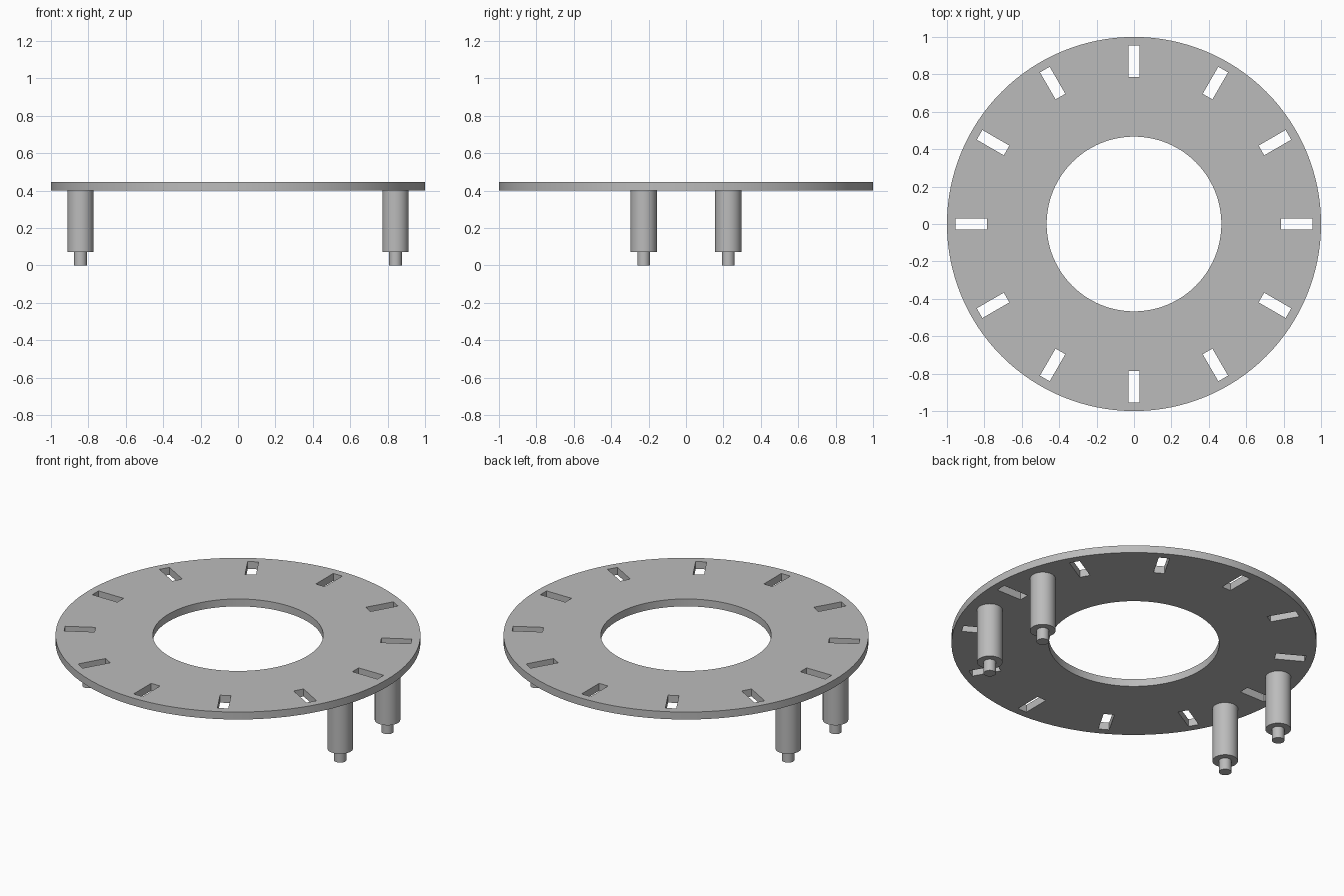
import bpy
import math

SLOTS = 12
TOP, UNDERSIDE, SHOULDER = 0.445, 0.4, 0.07

if "Cube" in bpy.data.objects:
    bpy.data.objects.remove(bpy.data.objects["Cube"], do_unlink=True)

grey = bpy.data.materials.new("plain grey")
grey.use_nodes = True
colour = (0.5, 0.5, 0.5, 1)
grey.diffuse_color = colour
grey.node_tree.nodes["Principled BSDF"].inputs["Base Color"].default_value = colour


def cylinder(name, radius, bottom, top, x=0, y=0, sides=64):
    bpy.ops.mesh.primitive_cylinder_add(
        vertices=sides, radius=radius, depth=top - bottom,
        location=(x, y, (bottom + top) / 2))
    obj = bpy.context.object
    obj.name = name
    obj.data.materials.append(grey)
    return obj


def smooth(obj):
    bpy.ops.object.select_all(action="DESELECT")
    obj.select_set(True)
    bpy.context.view_layer.objects.active = obj
    bpy.ops.object.shade_smooth_by_angle(angle=math.radians(30))


def cut(target, cutter):
    cutter.hide_render = True
    mod = target.modifiers.new("cut", "BOOLEAN")
    mod.operation = "DIFFERENCE"
    mod.solver = "EXACT"
    mod.object = cutter
    bpy.context.view_layer.objects.active = target
    bpy.ops.object.modifier_apply(modifier=mod.name)
    bpy.data.objects.remove(cutter, do_unlink=True)


# Flat ring with a round central opening
ring = cylinder("ring_plate", 1, UNDERSIDE, TOP, sides=128)
cut(ring, cylinder("opening_cutter", 0.467, UNDERSIDE - 0.1, TOP + 0.1, sides=128))

# Radial slots through the ring
for i in range(SLOTS):
    angle = math.tau * i / SLOTS
    bpy.ops.mesh.primitive_cube_add(
        size=1, rotation=(0, 0, angle),
        location=(0.87 * math.cos(angle), 0.87 * math.sin(angle), TOP))
    slot = bpy.context.object
    slot.name = "slot_cutter"
    slot.scale = (0.167, 0.06, 0.4)
    slot.data.materials.append(grey)
    cut(ring, slot)
smooth(ring)

# Four legs, each with a thin locating pin at the foot
for side, sx in (("left", 1), ("right", -1)):
    for end, sy in (("front", -1), ("back", 1)):
        x, y = sx * 0.842, sy * 0.226
        smooth(cylinder(f"{end}_{side}_leg", 0.07, SHOULDER, UNDERSIDE, x, y))
        smooth(cylinder(f"{end}_{side}_pin", 0.034, 0, SHOULDER, x, y))
